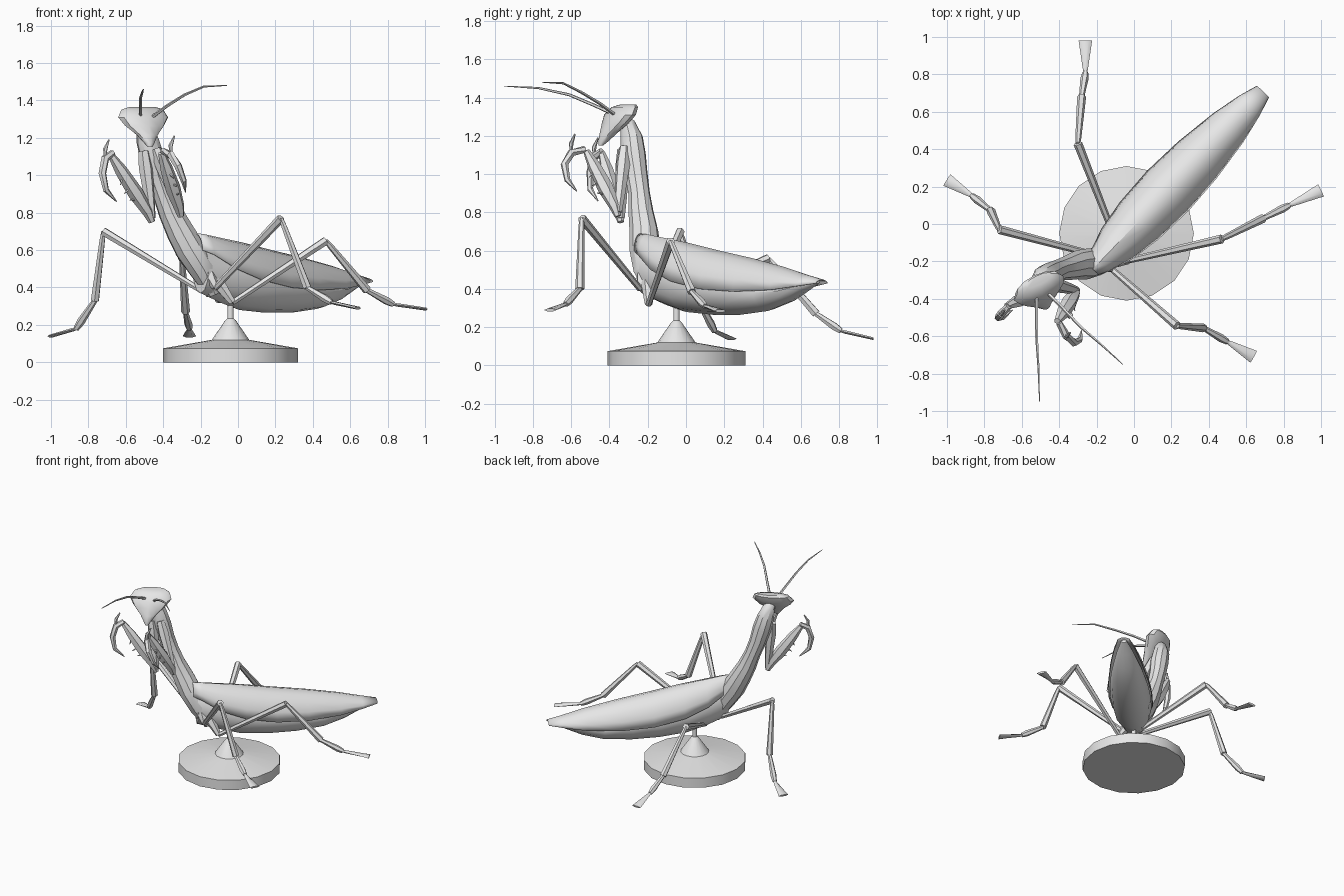
import bpy, bmesh, math
from mathutils import Vector as V

if "Cube" in bpy.data.objects:
    bpy.data.objects.remove(bpy.data.objects["Cube"])

grey = bpy.data.materials.new("plain grey")
grey.diffuse_color = (0.8, 0.8, 0.8, 1)
grey.use_nodes = True
grey.node_tree.nodes["Principled BSDF"].inputs["Base Color"].default_value = grey.diffuse_color


def finish(name, bm, angle=35):
    bmesh.ops.recalc_face_normals(bm, faces=bm.faces[:])
    me = bpy.data.meshes.new(name)
    bm.to_mesh(me)
    bm.free()
    ob = bpy.data.objects.new(name, me)
    bpy.context.collection.objects.link(ob)
    me.materials.append(grey)
    bpy.ops.object.select_all(action='DESELECT')
    ob.select_set(True)
    bpy.context.view_layer.objects.active = ob
    bpy.ops.object.shade_smooth_by_angle(angle=math.radians(angle))
    return ob


def bridge(bm, a, b, closed):
    for i in range(len(a) if closed else len(a) - 1):
        j = (i + 1) % len(a)
        bm.faces.new((a[i], a[j], b[j], b[i]))


def loft(name, path, radii, side=None, n=6, level=False):
    """Tube through path; radii are (across, other) pairs or single numbers."""
    path = [V(p) for p in path]
    bm = bmesh.new()
    rings = []
    for i, p in enumerate(path):
        t = (path[min(i + 1, len(path) - 1)] - path[max(i - 1, 0)]).normalized()
        if side is not None:
            a = V(side)
        else:
            a = t.cross(V((0, 0, 1)))
            if a.length < 0.05:
                a = V((1, 0, 0))
        if level:                       # rings stay upright or flat
            b = V((0, 0, 1)) if level == 'UP' else V((-a.y, a.x, 0))
        else:
            a = a - t * a.dot(t)
            b = t.cross(a.normalized())
        a.normalize()
        b.normalize()
        r = radii[i]
        rx, ry = r if isinstance(r, tuple) else (r, r)
        rings.append([bm.verts.new(p + a * rx * math.cos(2 * math.pi * k / n)
                                   + b * ry * math.sin(2 * math.pi * k / n)) for k in range(n)])
    for a, b in zip(rings, rings[1:]):
        bridge(bm, a, b, True)
    bm.faces.new(rings[0])
    bm.faces.new(rings[-1])
    return finish(name, bm)


# Display stand: disc, cone and post as one turned profile
stand = [(0.36, 0), (0.36, 0.075), (0.10, 0.12), (0.028, 0.225), (0.016, 0.235), (0.016, 0.34)]
loft("stand", [(-0.04, -0.05, z) for r, z in stand], [r for r, z in stand],
     side=(1, 0, 0), n=16, level='FLAT')

# Body axis runs diagonally backwards
START, U, SIDE = V((-0.2, -0.22, 0)), V((0.69, 0.72, 0)), V((0.72, -0.69, 0))

# Abdomen: distance, half width, centre height, half height
belly = [(0, .06, .50, .13), (.15, .10, .46, .14), (.3, .13, .43, .15), (.5, .142, .405, .14),
         (.7, .135, .39, .125), (.9, .115, .38, .095), (1.05, .085, .39, .06),
         (1.16, .055, .415, .035), (1.26, .02, .437, .01)]
loft("abdomen", [START + U * s + V((0, 0, z)) for s, w, z, h in belly],
     [(w, h) for s, w, z, h in belly], side=SIDE, n=12, level='UP')

# Folded wings: arched shell, distance, half width, ridge height, edge height
shell = [(-.03, .045, .69, .60), (.03, .075, .685, .575), (.16, .117, .665, .50),
         (.33, .144, .64, .44), (.55, .155, .60, .40), (.78, .143, .562, .387),
         (1.02, .112, .515, .395), (1.18, .078, .475, .415), (1.29, .045, .45, .43)]
arch = [(-1, 0), (-.93, .36), (-.72, .68), (-.38, .91), (0, 1),
        (.38, .91), (.72, .68), (.93, .36), (1, 0)]
bm = bmesh.new()
rows = [[bm.verts.new(START + U * s + SIDE * w * x + V((0, 0, lo + (hi - lo) * h)))
         for x, h in arch] for s, w, hi, lo in shell]
for a, b in zip(rows, rows[1:]):
    bridge(bm, a, b, False)
wings = finish("wings", bm)
thick = wings.modifiers.new("thickness", 'SOLIDIFY')
thick.thickness = 0.006

# Long upright thorax and neck
loft("thorax", [(-.13, -.16, .37), (-.19, -.20, .50), (-.26, -.215, .61), (-.31, -.22, .70),
                (-.36, -.235, .80), (-.40, -.245, .90), (-.435, -.26, 1.0), (-.46, -.275, 1.1),
                (-.485, -.285, 1.19), (-.50, -.305, 1.26), (-.505, -.335, 1.29)],
     [.045, .075, .082, .076, .066, .057, .060, .066, .060, .042, .03],
     side=SIDE, n=10)

# Triangular head with wide eyes, tapering to the mouth
LAT = (0.90, 0.43, 0)
loft("head", [(-.51, -.30, 1.365), (-.512, -.32, 1.35), (-.507, -.345, 1.31), (-.50, -.37, 1.265),
              (-.485, -.405, 1.215), (-.475, -.43, 1.175), (-.47, -.445, 1.15)],
     [(.08, .025), (.125, .05), (.148, .062), (.115, .058), (.06, .042), (.03, .028), (.012, .012)],
     side=LAT, n=12, level='FLAT')

# Antennae
loft("left_antenna", [(-.52, -.37, 1.31), (-.52, -.48, 1.36), (-.52, -.61, 1.415),
                      (-.51, -.77, 1.45), (-.505, -.95, 1.46)],
     [.010, .009, .008, .006, .002], n=5)
loft("right_antenna", [(-.46, -.37, 1.31), (-.38, -.45, 1.37), (-.285, -.55, 1.43),
                       (-.18, -.64, 1.475), (-.06, -.75, 1.48)],
     [.010, .009, .008, .006, .002], n=5)

# Walking legs: hip, knee, ankle, mid foot, toe
legs = {
    "left_middle": [(-.19, -.17, .38), (-.72, -.03, .70), (-.765, .07, .33), (-.865, .15, .18), (-1.0, .235, .14)],
    "left_rear": [(-.10, -.08, .33), (-.30, .43, .56), (-.28, .68, .27), (-.26, .81, .18), (-.26, .98, .14)],
    "right_rear": [(-.03, -.195, .32), (.47, -.08, .65), (.69, .03, .385), (.83, .10, .31), (1.0, .18, .285)],
    "right_middle": [(-.12, -.24, .40), (.23, -.545, .77), (.37, -.555, .40), (.50, -.63, .32), (.64, -.71, .29)],
}
for name, pts in legs.items():
    hip, knee, ankle, mid, toe = map(V, pts)
    loft(name + "_coxa", [(-.20, -.20, .56), V((-.20, -.20, .56)).lerp(hip, .6), hip],
         [.03, .036, .02])
    loft(name + "_femur", [hip, hip.lerp(knee, .5), knee], [.016, .02, .024])
    loft(name + "_tibia", [knee, knee.lerp(ankle, .12), ankle], [.012, .016, .024])
    loft(name + "_tarsus", [ankle, ankle.lerp(mid, .75), mid], [.014, .022, .016])
    loft(name + "_foot", [mid, mid.lerp(toe, .12), toe], [(.010, .008), (.014, .010), (.036, .008)])

# Grasping forelegs: shoulder, elbow, wrist, then the curved claw
arms = {
    "left": [(-.505, -.33, 1.13), (-.46, -.34, .77), (-.68, -.44, 1.11),
             [(-.67, -.44, 1.12), (-.71, -.48, 1.09), (-.725, -.50, 1.01), (-.705, -.50, .92), (-.65, -.46, .86)]],
    "right": [(-.44, -.32, 1.14), (-.305, -.355, .80), (-.41, -.52, 1.12),
              [(-.40, -.53, 1.13), (-.36, -.60, 1.11), (-.32, -.635, 1.05), (-.29, -.62, .97), (-.28, -.57, .91)]],
}
for name, (shoulder, elbow, wrist, claw) in arms.items():
    a, b, c = V(shoulder), V(elbow), V(wrist)
    loft(name + "_arm_coxa", [a, a.lerp(b, .25), a.lerp(b, .75), b],
         [.03, .038, .028, .02], side=SIDE)
    loft(name + "_arm_femur", [b + V((0, 0, -.02)), b.lerp(c, .1), b.lerp(c, .4), b.lerp(c, .75), c],
         [.018, .03, .042, .034, .018], side=SIDE)
    loft(name + "_arm_claw", claw, [.018, .022, .021, .016, .003], side=SIDE)
    # Small tarsus and spines
    tip = V(claw[1])
    loft(name + "_arm_tarsus", [tip, tip + V((.0, -.0, .05)), tip + V((.02, .02, .10))],
         [.008, .012, .004], side=SIDE)
    for k in (.3, .5, .7):
        p = b.lerp(c, k)
        d = (V(claw[4]) - p).normalized()
        loft(name + "_arm_spine", [p, p + d * .065], [.012, .002], side=SIDE, n=4)
